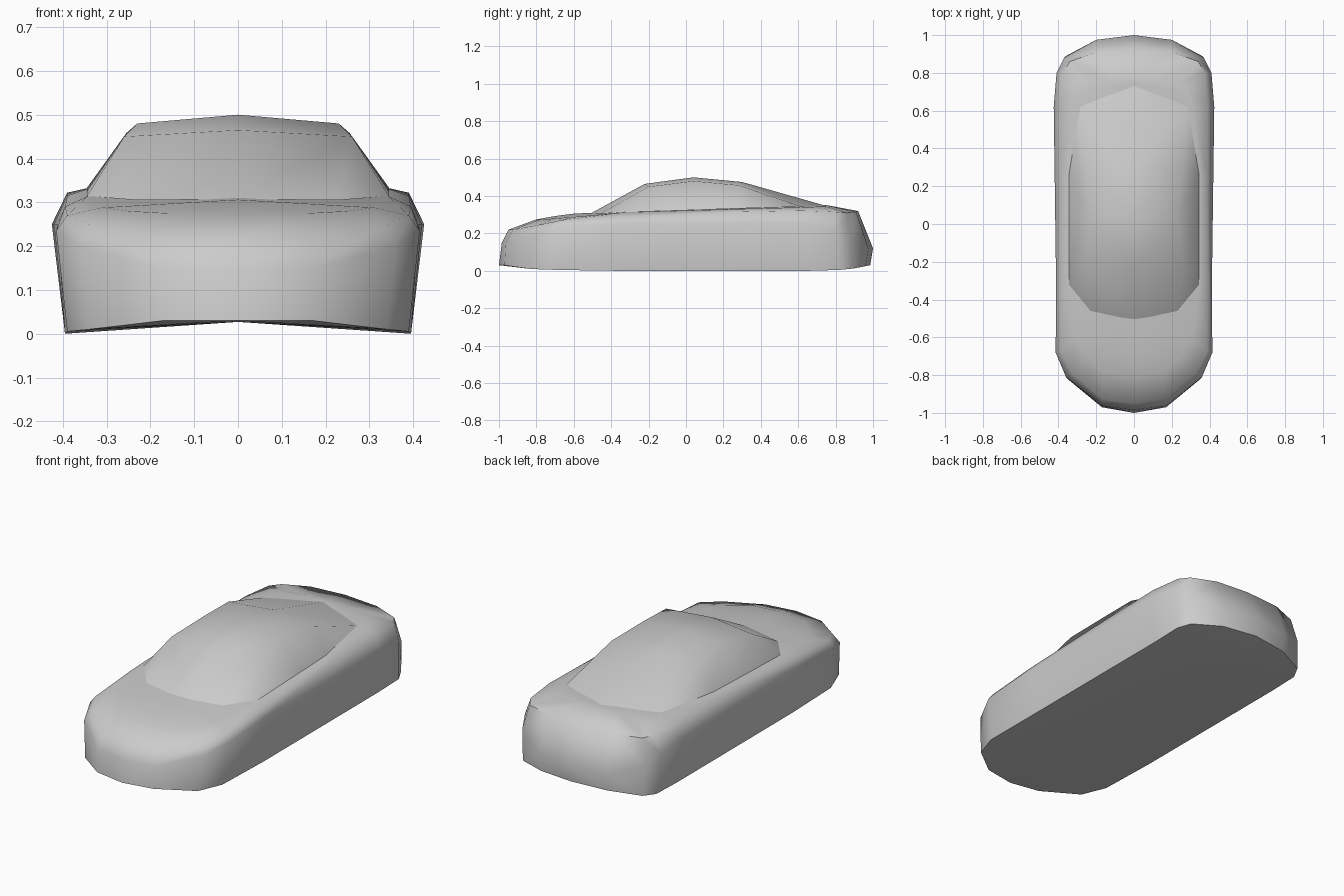
import bpy, math

if "Cube" in bpy.data.objects:
    bpy.data.objects.remove(bpy.data.objects["Cube"])


def half_mesh(name, verts, faces, angle):
    """Build the right half, mirror it across x and shade it smooth."""
    me = bpy.data.meshes.new(name)
    me.from_pydata(verts, [], faces)
    ob = bpy.data.objects.new(name, me)
    bpy.context.collection.objects.link(ob)
    bpy.ops.object.select_all(action='DESELECT')
    bpy.context.view_layer.objects.active = ob
    ob.select_set(True)
    ob.modifiers.new("mirror", 'MIRROR').merge_threshold = 0.0005
    bpy.ops.object.modifier_apply(modifier="mirror")
    bpy.ops.object.mode_set(mode='EDIT')
    bpy.ops.mesh.select_all(action='SELECT')
    bpy.ops.mesh.normals_make_consistent(inside=False)
    bpy.ops.object.mode_set(mode='OBJECT')
    bpy.ops.object.shade_smooth_by_angle(angle=math.radians(angle))
    return ob


# Body: half outlines from nose to tail, stacked from sill to deck
sill = [(0, -1, .03), (.17, -.97, .03), (.34, -.83, .01), (.39, -.69, .005),
        (.395, -.35, 0), (.395, .25, 0), (.395, .65, 0), (.395, .82, .005),
        (.36, .89, .012), (.2, .96, .025), (0, .985, .03)]
belt = [(0, -.985, .15), (.17, -.963, .15), (.36, -.81, .2), (.415, -.68, .235),
        (.412, -.35, .25), (.42, .25, .25), (.425, .62, .25), (.41, .8, .22),
        (.37, .88, .18), (.2, .975, .12), (0, 1, .12)]
shoulder = [(0, -.95, .22), (.17, -.925, .22), (.33, -.79, .245), (.39, -.67, .27),
            (.395, -.35, .29), (.39, .25, .315), (.39, .62, .322), (.375, .8, .315),
            (.34, .86, .31), (.2, .91, .315), (0, .92, .32)]
deck = [(0, -.8, .275), (.16, -.78, .275), (.25, -.7, .28), (.31, -.6, .288),
        (.345, -.33, .313), (.345, .25, .33), (.31, .62, .34), (.28, .7, .343),
        (.22, .74, .345), (.12, .755, .35), (0, .76, .35)]
rings = [sill, belt, shoulder, deck]
n = len(sill)
verts = [p for r in rings for p in r]
faces = [(r * n + i, r * n + i + 1, (r + 1) * n + i + 1, (r + 1) * n + i)
         for r in range(3) for i in range(n - 1)]


def cap(ring_index, heights):
    """Close a ring with strips running to a spine on the centre line."""
    base, first = ring_index * n, len(verts)
    for i, z in enumerate(heights, start=2):
        verts.append((0, rings[ring_index][i][1], z))
    last = first + len(heights) - 1
    faces.append((base, base + 1, base + 2, first))
    for k in range(len(heights) - 1):
        faces.append((base + 2 + k, base + 3 + k, first + k + 1, first + k))
    faces.append((base + n - 3, base + n - 2, base + n - 1, last))


cap(0, [.027] * 7)
cap(3, [.293, .306, .318, .335, .35, .353, .352])
half_mesh("car_body", verts, faces, 60)

# Cabin: centre line, roof edge and base line
centre = [(0, -.51, .307), (0, -.22, .465), (0, .04, .5), (0, .3, .475), (0, .74, .35)]
edge = [(.23, -.46, .305), (.26, -.2, .45), (.23, .04, .48), (.255, .28, .458), (.285, .62, .343)]
base = [(.345, -.32, .314), (.345, .04, .325), (.345, .26, .333)]
cv = centre + edge + base
cf = [(i, i + 1, i + 6, i + 5) for i in range(4)]
cf += [(5, 10, 6), (6, 10, 11, 7), (7, 11, 12, 8), (8, 12, 9)]
half_mesh("cabin", cv, cf, 60)
